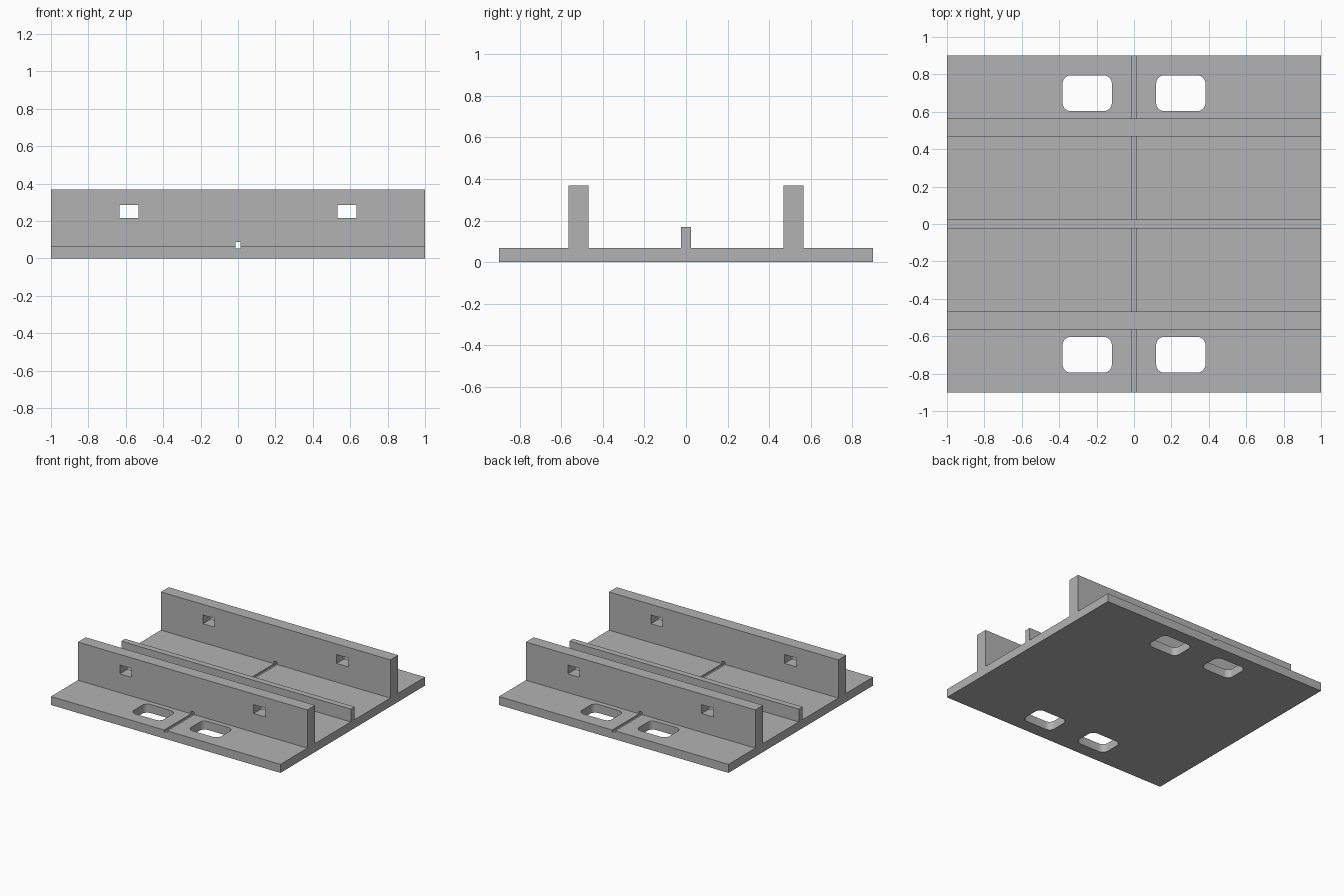
import bpy, bmesh, math
from mathutils import Vector

cube = bpy.data.objects.get("Cube")
if cube:
    bpy.data.objects.remove(cube, do_unlink=True)

grey = bpy.data.materials.new("plain grey")
grey.use_nodes = True
grey.diffuse_color = (0.45, 0.45, 0.45, 1)
grey.node_tree.nodes["Principled BSDF"].inputs["Base Color"].default_value = (0.45, 0.45, 0.45, 1)


def prism(name, outline, direction):
    """Extrude a closed outline along a direction."""
    mesh = bpy.data.meshes.new(name)
    bm = bmesh.new()
    face = bm.faces.new([bm.verts.new(p) for p in outline])
    ext = bmesh.ops.extrude_face_region(bm, geom=[face])
    moved = [v for v in ext["geom"] if isinstance(v, bmesh.types.BMVert)]
    bmesh.ops.translate(bm, verts=moved, vec=direction)
    bmesh.ops.recalc_face_normals(bm, faces=bm.faces)
    bm.to_mesh(mesh)
    bm.free()
    mesh.materials.append(grey)
    obj = bpy.data.objects.new(name, mesh)
    bpy.context.collection.objects.link(obj)
    return obj


def box_cutter(name, x0, x1, z0, z1):
    """Rectangular bar running the full depth of the plate."""
    outline = [(x0, -1, z0), (x1, -1, z0), (x1, -1, z1), (x0, -1, z1)]
    return prism(name, outline, (0, 2, 0))


def slot_cutter(name, cx, cy, w, d, r, steps=6):
    """Vertical rounded-rectangle bar."""
    outline = []
    for i, (sx, sy) in enumerate([(1, 1), (-1, 1), (-1, -1), (1, -1)]):
        for k in range(steps + 1):
            a = (i + k / steps) * math.pi / 2
            outline.append((cx + sx * (w / 2 - r) + r * math.cos(a),
                            cy + sy * (d / 2 - r) + r * math.sin(a), -0.1))
    return prism(name, outline, (0, 0, 0.3))


# Ribbed plate: cross-section with two tall walls and a low central rib
base, wall, rib = 0.067, 0.368, 0.168
half = [(0.024, rib), (0.024, base), (0.468, base), (0.468, wall),
        (0.565, wall), (0.565, base), (0.9, base), (0.9, 0)]
section = half + [(-y, z) for y, z in reversed(half)]
plate = prism("ribbed_plate", [(-1, y, z) for y, z in section], (2, 0, 0))

# Centre groove, wall windows and rounded floor openings
cutters = [box_cutter("groove_cutter", -0.013, 0.013, 0.053, 0.087)]
for side in (-1, 1):
    x0, x1 = sorted((side * 0.532, side * 0.634))
    cutters.append(box_cutter("window_cutter", x0, x1, 0.215, 0.284))
    for end in (-1, 1):
        cutters.append(slot_cutter("opening_cutter", side * 0.25, end * 0.699,
                                   0.264, 0.192, 0.045))

bpy.ops.object.select_all(action='DESELECT')
plate.select_set(True)
bpy.context.view_layer.objects.active = plate
for c in cutters:
    mod = plate.modifiers.new(c.name, 'BOOLEAN')
    mod.operation = 'DIFFERENCE'
    mod.solver = 'EXACT'
    mod.object = c
    bpy.ops.object.modifier_apply(modifier=mod.name)
    bpy.data.objects.remove(c, do_unlink=True)

bpy.ops.object.shade_smooth_by_angle(angle=math.radians(30))
